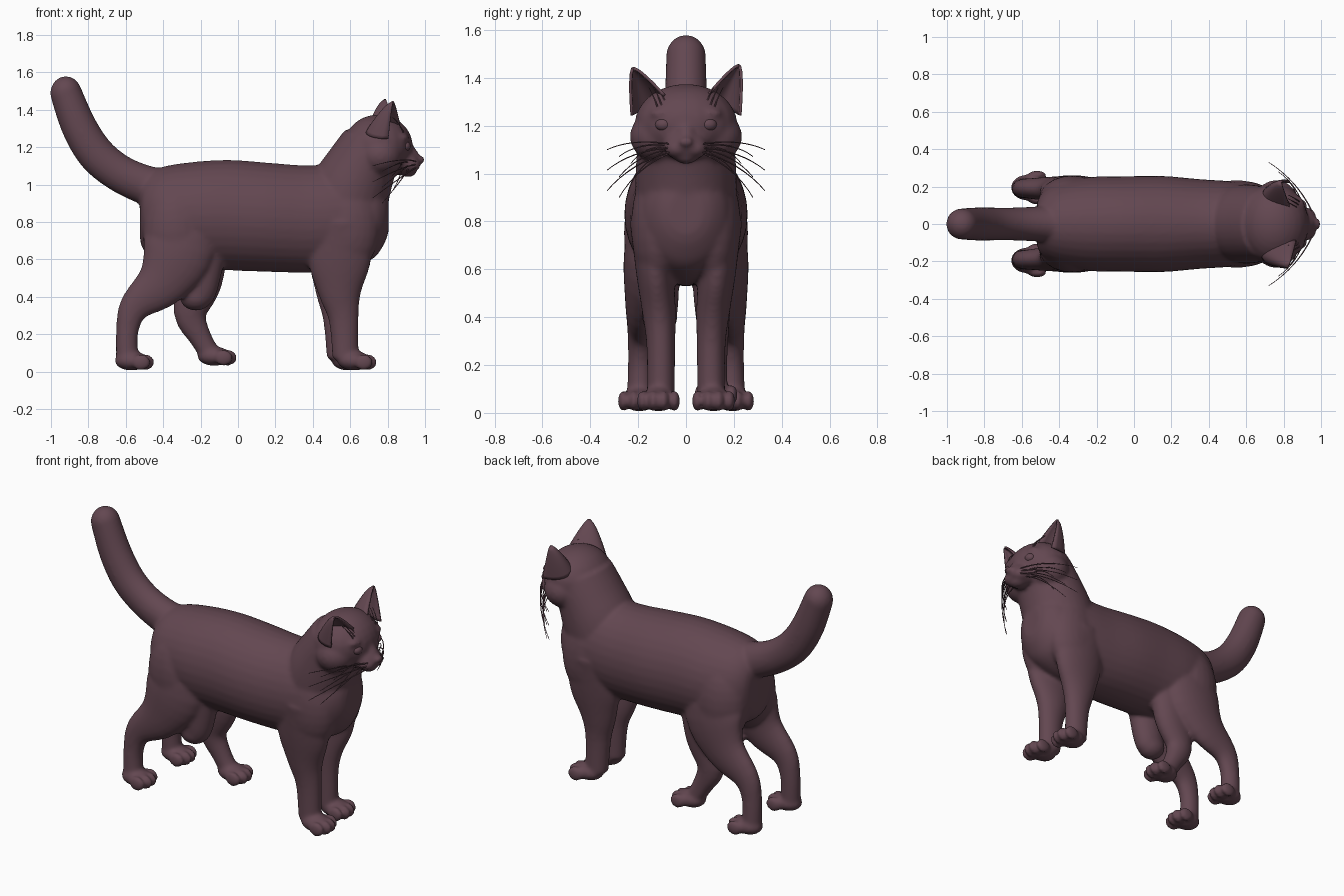
import bpy, bmesh, math
from mathutils import Vector, Matrix

if "Cube" in bpy.data.objects:
    bpy.data.objects.remove(bpy.data.objects["Cube"])

fur = bpy.data.materials.new("dark mauve")
fur.diffuse_color = (0.125, 0.063, 0.082, 1)
fur.use_nodes = True
fur.node_tree.nodes["Principled BSDF"].inputs["Base Color"].default_value = fur.diffuse_color


def finish(name, bm):
    bmesh.ops.recalc_face_normals(bm, faces=bm.faces)
    me = bpy.data.meshes.new(name)
    bm.to_mesh(me)
    bm.free()
    me.materials.append(fur)
    me.shade_smooth()
    ob = bpy.data.objects.new(name, me)
    bpy.context.collection.objects.link(ob)
    return ob


def ball(bm, c, r, tilt=0):
    m = Matrix.Translation(c) @ Matrix.Rotation(tilt, 4, 'Y') @ Matrix.Diagonal((*r, 1))
    bmesh.ops.create_uvsphere(bm, u_segments=24, v_segments=14, radius=1, matrix=m)


def tube(bm, pts, sub=4, n=32, upright=False):
    """Loft ovals along a path of (x, y, z, half width, half depth)."""
    P = [Vector(p) for p in pts]
    fine = []
    for i in range(len(P) - 1):
        a, b, c, d = P[max(i - 1, 0)], P[i], P[i + 1], P[min(i + 2, len(P) - 1)]
        for k in range(sub):
            t = k / sub
            fine.append(0.5 * (2 * b + (c - a) * t + (2 * a - 5 * b + 4 * c - d) * t * t
                               + (3 * b - a - 3 * c + d) * t ** 3))
    fine.append(P[-1])
    rings = []
    for i, p in enumerate(fine):
        q = fine[min(i + 1, len(fine) - 1)] - fine[max(i - 1, 0)]
        nrm = Vector((0, 0, 1)) if upright else Vector((q[2], 0, -q[0])).normalized()
        ring = []
        for k in range(n):
            a = 2 * math.pi * k / n
            ring.append(bm.verts.new(Vector(p[:3]) + nrm * p[4] * math.cos(a)
                                     + Vector((0, p[3] * math.sin(a), 0))))
        rings.append(ring)
    for r, s in zip(rings, rings[1:]):
        for k in range(n):
            bm.faces.new((r[k], r[(k + 1) % n], s[(k + 1) % n], s[k]))
    bm.faces.new(rings[0])
    bm.faces.new(rings[-1])


def paw(bm, x, y, z=0.0):
    ball(bm, (x, y, z + 0.058), (0.09, 0.07, 0.052))
    for k, fwd in enumerate((0.052, 0.074, 0.074, 0.052)):
        ball(bm, (x + fwd, y + (k - 1.5) * 0.045, z + 0.05), (0.05, 0.023, 0.044))


bm = bmesh.new()
# torso
tube(bm, [(-.525, 0, .84, .06, .12), (-.505, 0, .84, .15, .19), (-.42, 0, .84, .215, .25),
          (-.25, 0, .835, .25, .285), (-.05, 0, .837, .255, .295), (.15, 0, .826, .257, .292),
          (.35, 0, .816, .24, .287), (.5, 0, .82, .23, .285), (.62, 0, .825, .215, .27),
          (.73, 0, .83, .175, .22), (.785, 0, .84, .12, .15), (.805, 0, .84, .07, .09)],
     upright=True)
# neck
tube(bm, [(.55, 0, .82, .21, .21), (.6, 0, .97, .212, .215), (.66, 0, 1.1, .205, .19),
          (.72, 0, 1.22, .195, .165)])
# head, cheeks, muzzle, nose bridge and chin
ball(bm, (.75, 0, 1.205), (.185, .215, .17))
for s in (-1, 1):
    ball(bm, (.76, s * .11, 1.155), (.12, .125, .11))
    ball(bm, (.92, s * .035, 1.105), (.055, .055, .042))
    ball(bm, (.865, s * .095, 1.25), (.05, .06, .028))
ball(bm, (.885, 0, 1.12), (.09, .095, .07))
ball(bm, (.915, 0, 1.18), (.09, .04, .035), math.radians(50))
ball(bm, (.976, 0, 1.133), (.024, .032, .022))
ball(bm, (.91, 0, 1.07), (.045, .05, .03))
# tail
tube(bm, [(-.36, 0, .96, .11, .12), (-.5, 0, 1.0, .095, .105), (-.64, 0, 1.065, .088, .1),
          (-.76, 0, 1.165, .088, .1), (-.85, 0, 1.31, .088, .095), (-.92, 0, 1.49, .083, .085)])
ball(bm, (-.92, 0, 1.49), (.084, .084, .09))
for s in (-1, 1):
    # front legs, the far one a little behind
    b = -.03 if s > 0 else 0
    ball(bm, (.58, s * .115, .78), (.18, .115, .26))
    tube(bm, [(.55, s * .135, .8, .1, .18), (.542, s * .128, .58, .08, .165),
              (.545 + b / 2, s * .113, .42, .07, .115), (.565 + b, s * .105, .28, .06, .08),
              (.575 + b, s * .105, .07, .058, .07)])
    paw(bm, .62 + b, s * .115)
    # hind legs
    ball(bm, (-.33, s * .13, .75), (.18, .13, .26))
    tube(bm, [(-.31, s * .13, .9, .1, .17), (-.315, s * .165, .66, .095, .195),
              (-.405, s * .183, .48, .072, .14), (-.55, s * .19, .35, .055, .085),
              (-.592, s * .19, .22, .052, .06), (-.592, s * .192, .07, .055, .06)])
    paw(bm, -.57, s * .195)
# extra middle leg on the far side
tube(bm, [(-.18, .11, .68, .09, .13), (-.205, .11, .48, .078, .12), (-.255, .115, .31, .062, .088),
          (-.2, .12, .18, .052, .06), (-.14, .125, .08, .052, .055)])
paw(bm, -.128, .125, .025)
# short stump opposite the middle leg
tube(bm, [(-.18, -.11, .66, .085, .12), (-.205, -.11, .46, .078, .1), (-.225, -.11, .4, .07, .088)])
ball(bm, (-.225, -.11, .402), (.088, .075, .076))
body = finish("body", bm)
rm = body.modifiers.new("fuse", 'REMESH')
rm.mode = 'VOXEL'
rm.voxel_size = 0.011
rm.use_smooth_shade = True
sm = body.modifiers.new("soften", 'SMOOTH')
sm.factor = 0.5
sm.iterations = 9

for s, side in ((-1, "right"), (1, "left")):
    # cupped ear; the right one is turned outwards and forwards
    bm = bmesh.new()
    N, M = 12, 10
    mid, tip = Vector((.80, .158, 1.315)), Vector((.79, .222, 1.452))
    across = Vector((0, .066, -.04))
    if s < 0:
        tip = Vector((.83, .222, 1.44))
        across.x = -.03
    grid = []
    for j in range(M + 1):
        v = j / M
        w = (1 - v) ** .75 + .03
        row = []
        for i in range(N + 1):
            a = math.pi * i / N
            p = mid.lerp(tip, v) - across * math.cos(a) * w
            p.x += .035 * (1 - v) - .14 * math.sin(a) * w
            row.append(bm.verts.new((p.x, s * p.y, p.z - .03 * (1 - v))))
        grid.append(row)
    for j in range(M):
        for i in range(N):
            bm.faces.new((grid[j][i], grid[j][i + 1], grid[j + 1][i + 1], grid[j + 1][i]))
    ear = finish(side + " ear", bm)
    sol = ear.modifiers.new("thickness", 'SOLIDIFY')
    sol.thickness = 0.012
    sol.offset = 0

    # eyeball
    bm = bmesh.new()
    ball(bm, (.893, s * .093, 1.205), (.03, .036, .028))
    finish(side + " eye", bm)

    # whiskers and brow hairs
    cu = bpy.data.curves.new(side + " whiskers", 'CURVE')
    cu.dimensions = '3D'
    cu.bevel_depth = 0.0038
    cu.bevel_resolution = 1
    hairs = []
    for k in range(8):
        t = k / 7
        a = Vector((.95 - .04 * (k % 3), .07, 1.125 - .04 * t))
        c = Vector((.72 + .05 * (k % 3), .33 - .05 * (k % 3), 1.10 - .2 * t))
        b = (a + c) / 2 + Vector((.04, .03, .035))
        hairs.append((a, b, c))
    for k in range(3):
        a = Vector((.885, .08 + .02 * k, 1.28))
        hairs.append((a, a + Vector((-.02, .015, .045)), a + Vector((-.06, .035, .08))))
    for a, b, c in hairs:
        sp = cu.splines.new('POLY')
        sp.points.add(8)
        for i in range(9):
            t = i / 8
            p = a * (1 - t) ** 2 + b * 2 * t * (1 - t) + c * t * t
            sp.points[i].co = (p.x, s * p.y, p.z, 1)
            sp.points[i].radius = 1 - .6 * t
    cu.materials.append(fur)
    bpy.context.collection.objects.link(bpy.data.objects.new(side + " whiskers", cu))
